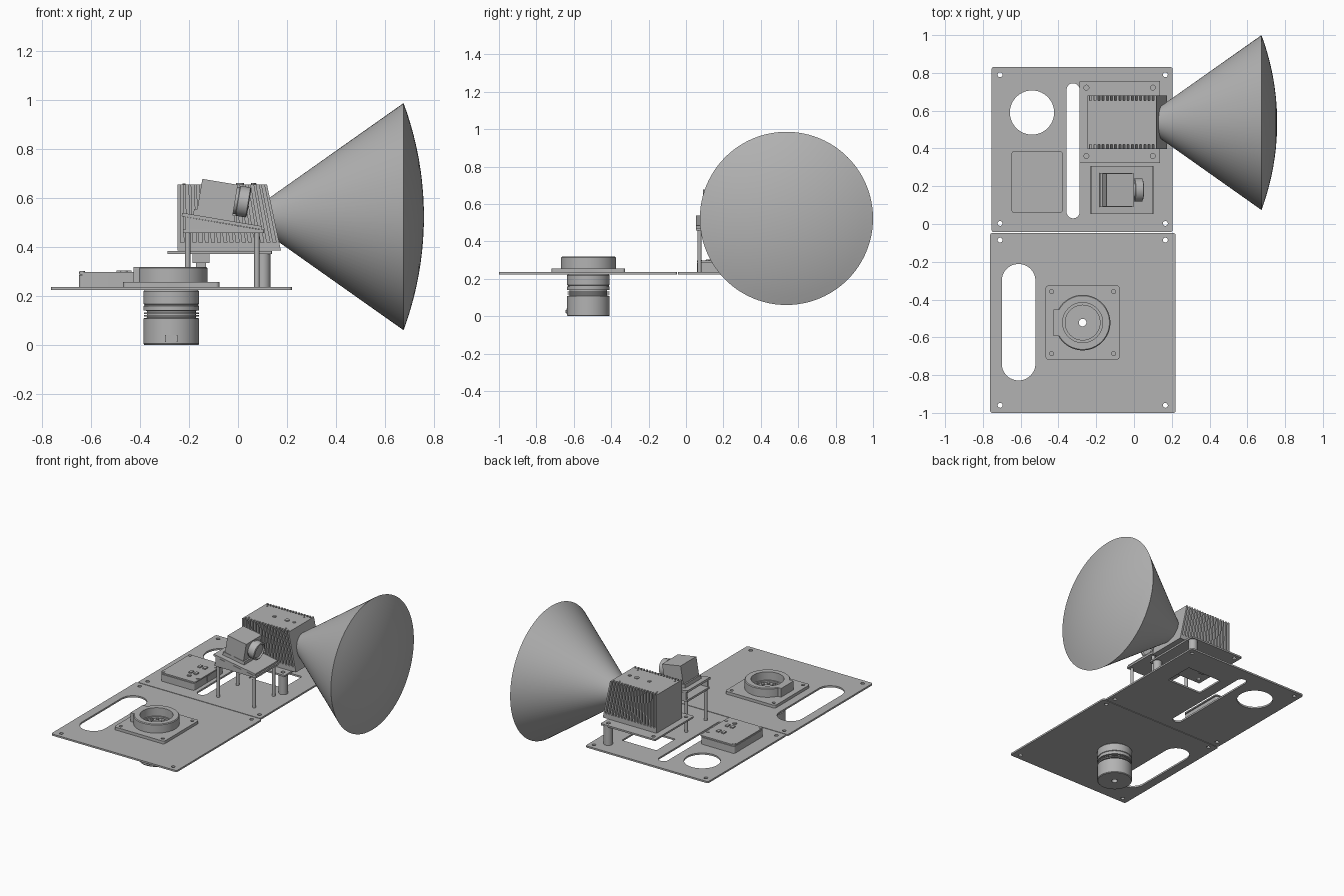
import bpy, bmesh
from math import sin, cos, pi, radians, sqrt, asin
from mathutils import Matrix, Vector

cube = bpy.data.objects.get("Cube")
if cube:
    bpy.data.objects.remove(cube, do_unlink=True)

grey = bpy.data.materials.new("neutral grey")
grey.use_nodes = True
COLOUR = (0.45, 0.45, 0.45, 1)
grey.diffuse_color = COLOUR
grey.node_tree.nodes["Principled BSDF"].inputs["Base Color"].default_value = COLOUR
parts = []


def finish(name, bm, matrix=None):
    """Clean a bmesh and turn it into a named grey object."""
    bmesh.ops.remove_doubles(bm, verts=bm.verts, dist=1e-5)
    bmesh.ops.recalc_face_normals(bm, faces=bm.faces)
    mesh = bpy.data.meshes.new(name)
    bm.to_mesh(mesh)
    bm.free()
    mesh.materials.append(grey)
    ob = bpy.data.objects.new(name, mesh)
    if matrix:
        ob.matrix_world = matrix
    bpy.context.collection.objects.link(ob)
    parts.append(ob)
    return ob


def outline(cx, cy, w, h, r, n=12):
    """Rounded rectangle; a circle or slot when r is half a side."""
    pts = []
    for k, (sx, sy) in enumerate([(1, 1), (-1, 1), (-1, -1), (1, -1)]):
        for i in range(n + 1):
            a = (k + i / n) * pi / 2
            p = Vector((cx + sx * (w / 2 - r) + r * cos(a), cy + sy * (h / 2 - r) + r * sin(a)))
            if not pts or (p - pts[-1]).length > 1e-5:
                pts.append(p)
    if (pts[0] - pts[-1]).length < 1e-5:
        pts.pop()
    return pts


def disc(cx, cy, r, n=12):
    return outline(cx, cy, 2 * r, 2 * r, r, n)


def rect(x0, x1, y0, y1, r=0.012):
    return outline((x0 + x1) / 2, (y0 + y1) / 2, x1 - x0, y1 - y0, r)


def plate(name, z0, z1, *loops):
    """Flat sheet from an outer outline and any hole outlines."""
    cu = bpy.data.curves.new(name, 'CURVE')
    cu.dimensions, cu.fill_mode, cu.extrude = '2D', 'BOTH', (z1 - z0) / 2
    for pts in loops:
        sp = cu.splines.new('POLY')
        sp.points.add(len(pts) - 1)
        for q, p in zip(sp.points, pts):
            q.co = (p.x, p.y, 0, 1)
        sp.use_cyclic_u = True
    tmp = bpy.data.objects.new(name + "_outline", cu)
    bpy.context.collection.objects.link(tmp)
    deps = bpy.context.evaluated_depsgraph_get()
    mesh = bpy.data.meshes.new_from_object(tmp.evaluated_get(deps))
    bm = bmesh.new()
    bm.from_mesh(mesh)
    bpy.data.objects.remove(tmp, do_unlink=True)
    bpy.data.meshes.remove(mesh)
    return finish(name, bm, Matrix.Translation((0, 0, (z0 + z1) / 2)))


def box(name, x0, x1, y0, y1, z0, z1, matrix=None):
    bm = bmesh.new()
    bmesh.ops.create_cube(bm, size=1)
    for v in bm.verts:
        v.co = [(a + b) / 2 + c * (b - a) for c, a, b in zip(v.co, (x0, y0, z0), (x1, y1, z1))]
    return finish(name, bm, matrix)


def prism(name, pts, y0, y1):
    """Side profile in x and z, pulled through y."""
    bm = bmesh.new()
    f = bm.faces.new([bm.verts.new((x, y0, z)) for x, z in pts])
    ext = bmesh.ops.extrude_face_region(bm, geom=[f])["geom"]
    for v in ext:
        if isinstance(v, bmesh.types.BMVert):
            v.co.y = y1
    return finish(name, bm)


def lathe(name, profile, matrix, n=64):
    """Turn a radius and height profile around local z."""
    bm = bmesh.new()
    rings = [[bm.verts.new((r * cos(2 * pi * i / n), r * sin(2 * pi * i / n), z)) for i in range(n)]
             for r, z in profile]
    for a, b in zip(rings, rings[1:]):
        for i in range(n):
            bm.faces.new((a[i], a[(i + 1) % n], b[(i + 1) % n], b[i]))
    bmesh.ops.dissolve_degenerate(bm, dist=1e-6, edges=bm.edges)
    return finish(name, bm, matrix)


def post(name, x, y, z0, z1, r, n=24):
    return lathe(name, [(0, z0), (r, z0), (r, z1), (0, z1)], Matrix.Translation((x, y, 0)), n)


# Base plates
PLATE0, PLATE1 = 0.224, 0.236
plate("rear_base_plate", PLATE0, PLATE1, rect(-0.754, 0.204, -0.043, 0.831),
      disc(-0.54, 0.59, 0.117, 16), rect(-0.357, -0.288, 0.03, 0.745, 0.0345),
      rect(-0.21, 0.06, 0.42, 0.63, 0.005),
      *[disc(x, y, 0.013, 6) for x in (-0.709, 0.166) for y in (0.003, 0.79)])
LX, LY = -0.272, -0.522
plate("front_base_plate", PLATE0, PLATE1, rect(-0.762, 0.22, -1, -0.048),
      rect(-0.70, -0.522, -0.828, -0.212, 0.088), disc(LX, LY, 0.098),
      *[disc(x, y, 0.013, 6) for x in (-0.709, 0.166) for y in (-0.96, -0.085)])

# Scanner mount and collar
plate("scanner_mount", PLATE1, 0.256, rect(LX - 0.196, LX + 0.196, LY - 0.196, LY + 0.196, 0.015),
      disc(LX, LY, 0.098),
      *[disc(LX + sx * 0.164, LY + sy * 0.164, 0.011, 6) for sx in (-1, 1) for sy in (-1, 1)])
lathe("scanner_collar", [(0.106, 0.25), (0.147, 0.25), (0.147, 0.313), (0.142, 0.318),
                         (0.106, 0.318), (0.106, 0.25)], Matrix.Translation((LX, LY, 0)))
box("collar_lug", LX - 0.155, LX - 0.12, LY - 0.07, LY + 0.07, 0.25, 0.318)

# Scanner body with cooling grooves, hollow through the middle
prof = [(0.02, 0), (0.11, 0), (0.114, 0.005), (0.114, 0.108), (0.1, 0.111)]
for z in (0.116, 0.127):
    prof += [(0.1, z), (0.112, z), (0.112, z + 0.006), (0.1, z + 0.006)]
prof += [(0.1, 0.139), (0.114, 0.141), (0.114, 0.158), (0.11, 0.16), (0.11, 0.165),
         (0.114, 0.167), (0.114, 0.218), (0.108, 0.224), (0.102, 0.224), (0.102, 0.262),
         (0.092, 0.262), (0.092, 0.25), (0.05, 0.25), (0.05, 0.256), (0.02, 0.256), (0.02, 0)]
lathe("scanner_body", prof, Matrix.Translation((LX, LY, 0)))
for i in range(12):
    a = i * pi / 6
    post("scanner_bolt", LX + 0.073 * cos(a), LY + 0.073 * sin(a), 0.248, 0.257, 0.011, 12)
box("scanner_socket", LX - 0.025, LX + 0.025, LY - 0.118, LY - 0.1, 0.012, 0.04)
box("scanner_plug", LX - 0.012, LX + 0.012, LY - 0.122, LY - 0.1, 0.018, 0.034)

# Control box
plate("control_box", PLATE1, 0.285, rect(-0.648, -0.385, 0.058, 0.386, 0.015))
plate("control_box_lid", 0.288, 0.297, rect(-0.648, -0.378, 0.058, 0.386, 0.015))
plate("control_box_seam", 0.284, 0.289, rect(-0.643, -0.39, 0.063, 0.381, 0.015))
for x in (-0.485, -0.445):
    for y in (0.17, 0.27):
        box("control_button", x - 0.011, x + 0.011, y - 0.016, y + 0.016, 0.29, 0.304)
post("control_knob", -0.465, 0.12, 0.29, 0.304, 0.014)
for x, y in ((-0.635, 0.37), (-0.635, 0.074), (-0.395, 0.32), (-0.395, 0.115)):
    post("control_box_screw", x, y, 0.29, 0.301, 0.011, 12)
box("control_box_socket", -0.40, -0.383, 0.205, 0.235, 0.245, 0.28)

# Raised stand of the horn unit
HY, HZ = 0.537, 0.523
plate("horn_stand", 0.37, 0.382, rect(-0.288, 0.138, 0.323, 0.757, 0.004),
      *[disc(x, y, 0.013, 6) for x in (-0.252, 0.1) for y in (0.36, 0.722)])
for y in (0.36, 0.722):
    post("horn_standoff", 0.102, y, PLATE1, 0.37, 0.03)
box("stand_connector", -0.186, -0.116, 0.49, 0.56, 0.335, 0.37)
box("stand_connector_tip", -0.172, -0.13, 0.50, 0.55, 0.312, 0.336)

# Finned housing: right side leans, fins follow it
Y0, Y1, Z0, Z1 = 0.397, 0.68, 0.385, 0.655


def lean(t, z):
    right = 0.175 - 0.057 * (z - Z0) / (Z1 - Z0)
    return -0.246 + t * (right + 0.246)


def slab(name, t0, t1, z0, z1, y0, y1):
    prism(name, [(lean(t0, z0), z0), (lean(t1, z0), z0), (lean(t1, z1), z1), (lean(t0, z1), z1)], y0, y1)


slab("housing_core", 0, 1, Z0, Z1, Y0 + 0.025, Y1 - 0.025)
slab("housing_base", 0, 1, Z0, 0.418, Y0, Y1)
FINS = 17
for i in range(FINS):
    t = i / (FINS - 0.5)
    for y0 in (Y0, Y1 - 0.03):
        slab("housing_fin", t, t + 0.5 / (FINS - 0.5), 0.41, Z1, y0, y0 + 0.03)
for x, r in ((-0.09, 0.012), (0.008, 0.016), (0.064, 0.01)):
    post("housing_cap_screw", x, HY, 0.65, 0.66, r, 16)
for x in (-0.22, 0.07):
    for y in (Y0 + 0.04, Y1 - 0.04):
        post("housing_corner_screw", x, y, 0.65, 0.658, 0.006, 10)

# Horn cone with a domed cover
R, SAG = 0.463, 0.083
sphere = (R * R + SAG * SAG) / (2 * SAG)
half = asin(R / sphere)
horn = [(0, 0.1), (0.078, 0.13), (R, 0.675)]
horn += [(sphere * sin(half * (1 - i / 10)), 0.758 - sphere + sphere * cos(half * (1 - i / 10)))
         for i in range(1, 11)]
lathe("horn", horn, Matrix.Translation((0, HY, HZ)) @ Matrix.Rotation(pi / 2, 4, 'Y'), 96)

# Camera table on four legs
for x in (-0.205, 0.077):
    for y in (0.072, 0.289):
        post("camera_leg", x, y, PLATE1, 0.462, 0.011, 16)
plate("camera_table", 0.457, 0.471, rect(-0.225, 0.106, 0.053, 0.307, 0.006))

# Tilted camera cradle
tilt = Matrix.Translation((-0.085, 0.18, 0.602)) @ Matrix.Rotation(radians(9.5), 4, 'Y')
box("cradle_plate", -0.13, 0.2, -0.127, 0.127, -0.1, -0.086, tilt)
box("cradle_step", -0.085, 0.085, -0.09, 0.09, -0.087, -0.062, tilt)
for y in (0.053, 0.293):
    prism("cradle_wedge", [(-0.215, 0.468), (-0.2, 0.468), (0, 0.468), (0.09, 0.47), (-0.215, 0.522)], y, y + 0.014)
box("camera_body", -0.072, 0.075, -0.088, 0.088, -0.064, 0.064, tilt)
lathe("camera_lens", [(0, 0.07), (0.056, 0.07), (0.056, 0.085), (0.062, 0.087), (0.062, 0.128),
                      (0.052, 0.132), (0.046, 0.122), (0, 0.126)],
      tilt @ Matrix.Rotation(pi / 2, 4, 'Y'), 40)

# Smooth round parts, keep edges crisp
bpy.ops.object.select_all(action='DESELECT')
for ob in parts:
    ob.select_set(True)
bpy.context.view_layer.objects.active = parts[0]
bpy.ops.object.shade_smooth_by_angle(angle=radians(25))
